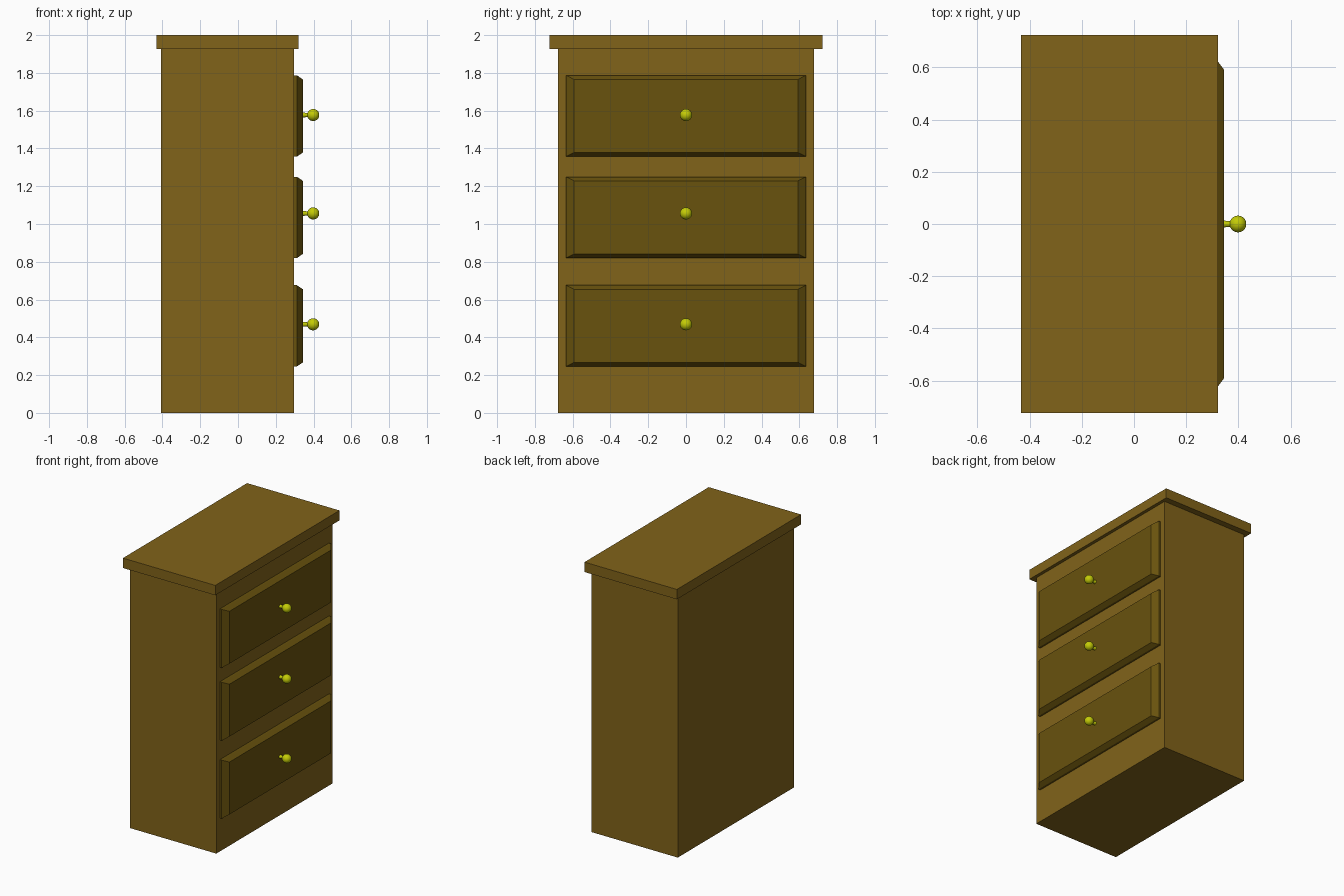
import bpy, bmesh
from math import pi
from mathutils import Matrix, Vector

if "Cube" in bpy.data.objects:
    bpy.data.objects.remove(bpy.data.objects["Cube"])


def material(name, rgb):
    m = bpy.data.materials.new(name)
    m.diffuse_color = (*rgb, 1)
    m.use_nodes = True
    m.node_tree.nodes["Principled BSDF"].inputs["Base Color"].default_value = m.diffuse_color
    return m


wood = material("wood", (0.22, 0.125, 0.01))
dark_wood = material("dark_wood", (0.14, 0.085, 0.004))
brass = material("brass", (0.55, 0.6, 0.002))


def finish(name, bm, mat):
    bmesh.ops.recalc_face_normals(bm, faces=bm.faces)
    me = bpy.data.meshes.new(name)
    bm.to_mesh(me)
    bm.free()
    me.materials.append(mat)
    ob = bpy.data.objects.new(name, me)
    bpy.context.collection.objects.link(ob)
    return ob


def box(name, x0, x1, half_y, z0, z1, mat):
    bm = bmesh.new()
    bmesh.ops.create_cube(bm, size=1)
    bmesh.ops.scale(bm, vec=(x1 - x0, 2 * half_y, z1 - z0), verts=bm.verts)
    bmesh.ops.translate(bm, vec=((x0 + x1) / 2, 0, (z0 + z1) / 2), verts=bm.verts)
    return finish(name, bm, mat)


def drawer_front(name, z0, z1):
    # Rectangular loops: back, lip, then the raised panel inside the chamfer
    bm = bmesh.new()
    loops = []
    for x, dy, dz in ((0.28, 0, 0), (0.312, 0, 0), (0.344, 0.043, 0.022)):
        y, a, b = 0.635 - dy, z0 + dz, z1 - dz
        loops.append([bm.verts.new(p) for p in
                      ((x, -y, a), (x, y, a), (x, y, b), (x, -y, b))])
    for p, q in zip(loops, loops[1:]):
        for i in range(4):
            j = (i + 1) % 4
            bm.faces.new((p[i], p[j], q[j], q[i]))
    bm.faces.new(loops[0])
    bm.faces.new(loops[-1])
    return finish(name, bm, dark_wood)


def knob(name, z):
    # Ball on a slightly tapered stem
    bm = bmesh.new()
    turn = Matrix.Rotation(pi / 2, 4, 'Y')
    bmesh.ops.create_uvsphere(bm, u_segments=24, v_segments=16, radius=0.032,
                              matrix=Matrix.Translation((0.398, 0, z)) @ turn)
    bmesh.ops.create_cone(bm, cap_ends=True, segments=16, radius1=0.014,
                          radius2=0.009, depth=0.05,
                          matrix=Matrix.Translation((0.36, 0, z)) @ turn)
    ob = finish(name, bm, brass)
    bpy.ops.object.select_all(action='DESELECT')
    ob.select_set(True)
    bpy.context.view_layer.objects.active = ob
    bpy.ops.object.shade_smooth_by_angle()


# Cabinet
box("cabinet_body", -0.407, 0.297, 0.677, 0, 1.93, wood)
box("cabinet_top", -0.432, 0.321, 0.723, 1.927, 2.0, wood)

# Drawers, bottom to top
for label, z0, z1, zk in (("bottom", 0.246, 0.676, 0.469),
                          ("middle", 0.82, 1.25, 1.056),
                          ("top", 1.357, 1.787, 1.577)):
    drawer_front(label + "_drawer_front", z0, z1)
    knob(label + "_drawer_knob", zk)
